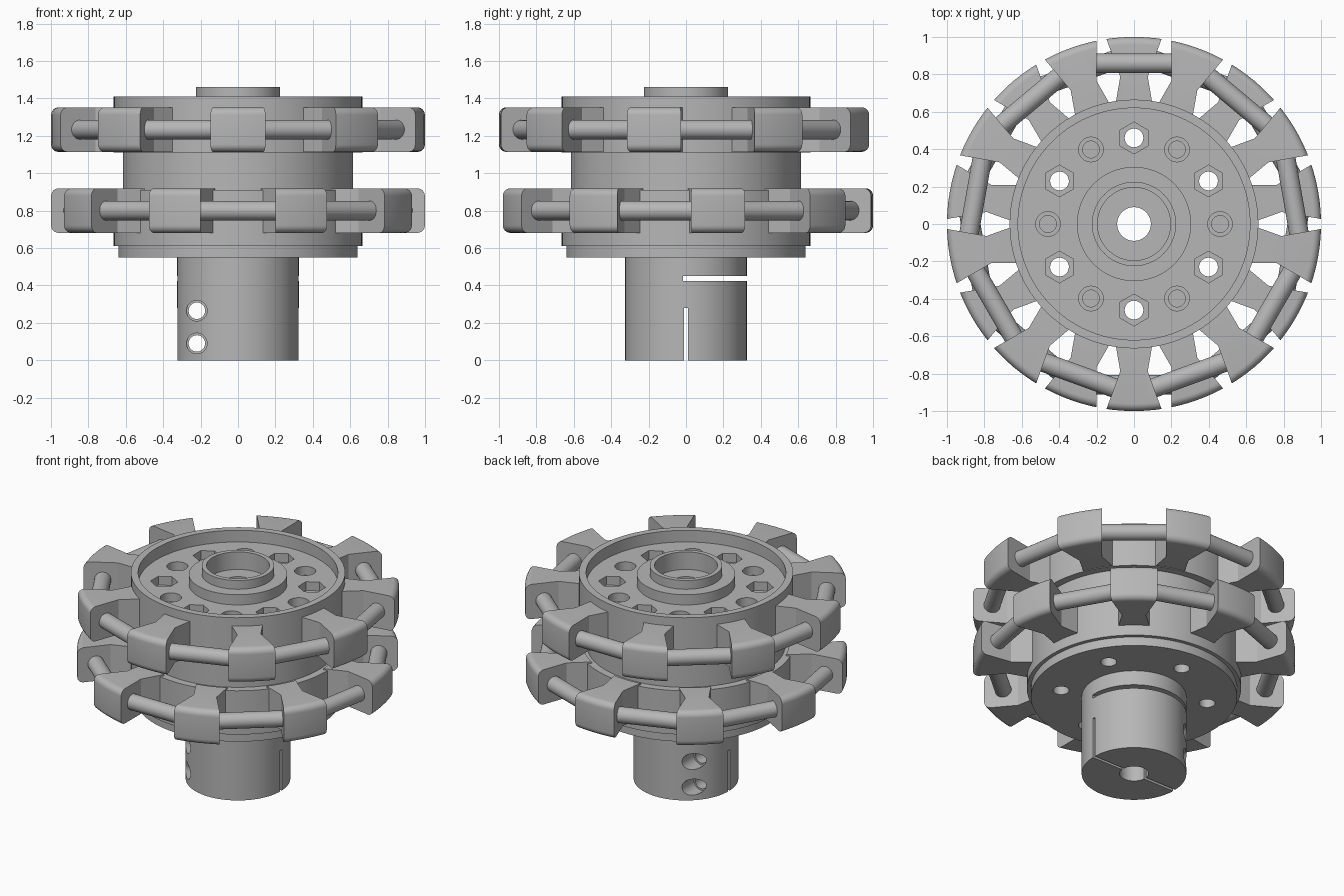
import bpy, bmesh
from math import pi, cos, sin, radians
from mathutils import Matrix

cube = bpy.data.objects.get("Cube")
if cube:
    bpy.data.objects.remove(cube)

grey = bpy.data.materials.new("light grey")
grey.use_nodes = True
grey.diffuse_color = (0.47, 0.47, 0.47, 1)
grey.node_tree.nodes["Principled BSDF"].inputs["Base Color"].default_value = grey.diffuse_color


def make(name, bm):
    bmesh.ops.recalc_face_normals(bm, faces=bm.faces)
    mesh = bpy.data.meshes.new(name)
    bm.to_mesh(mesh)
    bm.free()
    mesh.materials.append(grey)
    obj = bpy.data.objects.new(name, mesh)
    bpy.context.collection.objects.link(obj)
    return obj


def activate(obj):
    bpy.ops.object.select_all(action='DESELECT')
    obj.select_set(True)
    bpy.context.view_layer.objects.active = obj


def smooth(obj):
    activate(obj)
    bpy.ops.object.shade_smooth_by_angle(angle=radians(25))


def lathe(name, profile, steps=96):
    """Turn a closed (radius, z) outline around the vertical axis."""
    bm = bmesh.new()
    loops = []
    for i in range(steps):
        a = 2 * pi * i / steps
        loops.append([bm.verts.new((r * cos(a), r * sin(a), z)) for r, z in profile])
    n = len(profile)
    for i in range(steps):
        p, q = loops[i], loops[(i + 1) % steps]
        for j in range(n):
            k = (j + 1) % n
            bm.faces.new((p[j], q[j], q[k], p[k]))
    return make(name, bm)


def rod(bm, matrix, radius, length, sides=32):
    bmesh.ops.create_cone(bm, cap_ends=True, segments=sides, radius1=radius,
                          radius2=radius, depth=length, matrix=matrix)


def prism(bm, outline, z0, z1, matrix):
    low = [bm.verts.new(matrix @ Matrix.Translation((x, y, z0)).translation) for x, y in outline]
    face = bm.faces.new(low)
    top = bmesh.ops.extrude_face_region(bm, geom=[face])["geom"]
    bmesh.ops.translate(bm, vec=(0, 0, z1 - z0),
                        verts=[v for v in top if isinstance(v, bmesh.types.BMVert)])


def box(bm, x0, x1, y0, y1, z0, z1):
    prism(bm, [(x0, y0), (x1, y0), (x1, y1), (x0, y1)], z0, z1, Matrix())


def cut(target, bm):
    cutter = make("cutter", bm)
    cutter.hide_render = True
    mod = target.modifiers.new("cut", 'BOOLEAN')
    mod.operation = 'DIFFERENCE'
    mod.solver = 'EXACT'
    mod.object = cutter
    activate(target)
    bpy.ops.object.modifier_apply(modifier=mod.name)
    bpy.data.objects.remove(cutter)


def around(degrees):
    return Matrix.Rotation(radians(degrees), 4, 'Z')


# Hub: shaft, flange, two discs, drum, rimmed top and bearing collar
hub = lathe("hub", [
    (.09, 0), (.325, 0), (.325, .55), (.64, .55), (.64, .61), (.665, .61),
    (.665, .91), (.615, .91), (.615, 1.11), (.665, 1.11), (.665, 1.41),
    (.62, 1.41), (.62, 1.33), (.305, 1.33), (.305, 1.40), (.225, 1.40),
    (.225, 1.46), (.195, 1.46), (.195, 1.34), (.09, 1.34)])

# Bolt circle: through holes with hex nut pockets, alternating with blind holes
bolts, sockets = bmesh.new(), bmesh.new()
for i in range(6):
    hexed = around(60 * i + 30) @ Matrix.Translation((.46, 0, 0))
    plain = around(60 * i) @ Matrix.Translation((.46, 0, 0))
    up = Matrix.Translation((0, 0, 1))
    rod(bolts, up @ hexed, .05, 2)
    rod(bolts, Matrix.Translation((0, 0, 1.25)) @ plain, .045, .3)
    turn = Matrix.Translation((0, 0, 1.35)) @ hexed @ around(-60 * i - 30)
    rod(sockets, turn, .085, .16, 6)
    rod(sockets, Matrix.Translation((0, 0, 1.35)) @ plain, .066, .16)
cut(hub, bolts)
cut(hub, sockets)

# Clamp cuts in the shaft: vertical slit and half-depth horizontal slot
slit, slot = bmesh.new(), bmesh.new()
box(slit, -.5, .5, -.01, .01, -.1, .28)
box(slot, -.5, .5, -.015, .5, .425, .45)
cut(hub, slit)
cut(hub, slot)

# Clamp screw holes with wider counterbores at both ends
screws, bores = bmesh.new(), bmesh.new()
sideways = Matrix.Rotation(pi / 2, 4, 'X')
for z in (.09, .265):
    rod(screws, Matrix.Translation((-.22, 0, z)) @ sideways, .044, 1)
    for y in (-.4, .4):
        rod(bores, Matrix.Translation((-.22, y, z)) @ sideways, .055, .5)
cut(hub, screws)
cut(hub, bores)
smooth(hub)

# Two rings of nine lugs with a straight axle in every gap
pocket = [(-.1, .59), (.1, .59), (.2, .765), (.2, 1.2), (-.2, 1.2), (-.2, .765)]
for name, z, offset in (("upper", 1.233, 0), ("lower", .8, 20)):
    h, f = .119, .04
    corner = [(1 - f + f * cos(a), h - f + f * sin(a))
              for a in [i * pi / 12 for i in range(7)]]
    outline = [(.64, z - h)] + [(r, z - d) for r, d in reversed(corner)]
    outline += [(r, z + d) for r, d in corner] + [(.64, z + h)]
    lugs = lathe(name + "_lugs", outline, 108)
    gaps, axles = bmesh.new(), bmesh.new()
    for i in range(9):
        spin = around(40 * i + offset)
        prism(gaps, pocket, z - .3, z + .3, spin)
        rod(axles, spin @ Matrix.Translation((0, .86, z)) @ Matrix.Rotation(pi / 2, 4, 'Y'),
            .052, .43)
    cut(lugs, gaps)
    smooth(lugs)
    smooth(make(name + "_axles", axles))
